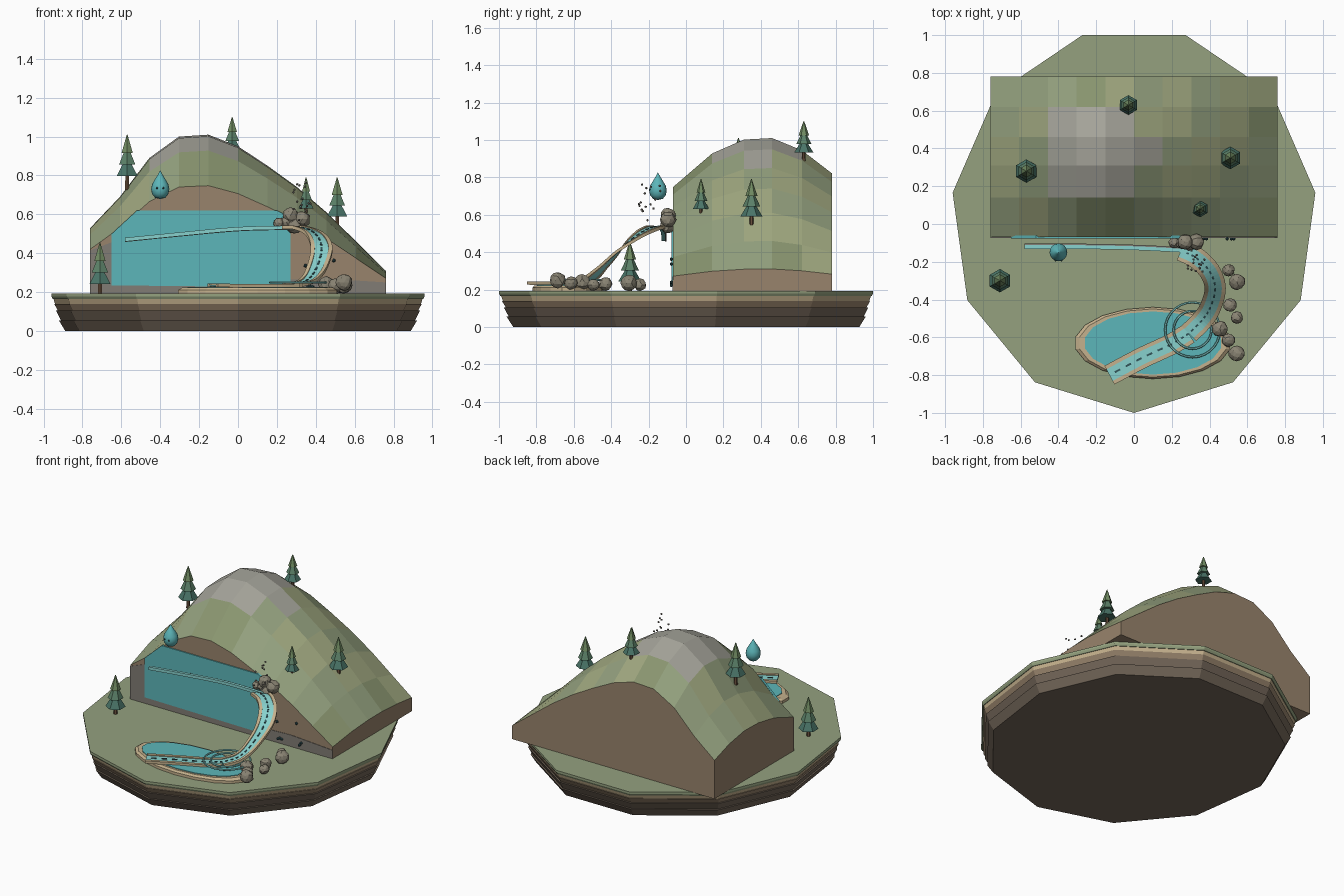
import bpy, bmesh, math, random
from mathutils import Vector

if "Cube" in bpy.data.objects:
    bpy.data.objects.remove(bpy.data.objects["Cube"])

random.seed(4)

def mat(name, hexa):
    m = bpy.data.materials.new(name)
    rgb = [(int(hexa[i:i + 2], 16) / 255) ** 2.2 for i in (0, 2, 4)]
    m.diffuse_color = (*rgb, 1)
    m.use_nodes = True
    m.node_tree.nodes["Principled BSDF"].inputs["Base Color"].default_value = m.diffuse_color
    return m

GRASS, GRASS2, GRASS3 = mat("grass", "93A07E"), mat("grass_light", "A0A880"), mat("grass_dark", "88946F")
STONE, EARTH, DEEP = mat("stone", "A3A298"), mat("earth", "97836C"), mat("deep_earth", "74675A")
SAND, WATER, LIGHT = mat("sand", "C4B08C"), mat("water", "5DB5B8"), mat("light_water", "86D0CC")
ROCK, DARK, LEAF = mat("rock", "8A8474"), mat("dark", "35555A"), mat("leaf", "5C8068")
LEAF2, LEAF3, TRUNK, SLATE = mat("leaf_top", "708A62"), mat("leaf_low", "4B7468"), mat("trunk", "6B5340"), mat("slate", "807B74")

def add(name, verts, faces, material):
    me = bpy.data.meshes.new(name)
    me.from_pydata([tuple(v) for v in verts], [], faces)
    bm = bmesh.new()
    bm.from_mesh(me)
    bmesh.ops.recalc_face_normals(bm, faces=bm.faces)
    bm.to_mesh(me)
    bm.free()
    ob = bpy.data.objects.new(name, me)
    bpy.context.collection.objects.link(ob)
    me.materials.append(material)
    return ob

def loft(name, rings, material, closed=False):
    n, k = len(rings[0]), len(rings)
    faces = [(a * n + i, a * n + (i + 1) % n, (a + 1) % k * n + (i + 1) % n, (a + 1) % k * n + i)
             for a in range(k if closed else k - 1) for i in range(n)]
    if not closed:
        faces += [tuple(range(n)), tuple(range((k - 1) * n, k * n))]
    return add(name, [v for r in rings for v in r], faces, material)

def lathe(name, profile, n, loc, material, sx=1, sy=1, start=-90):
    ang = [math.radians(start + 360 * i / n) for i in range(n)]
    return loft(name, [[(loc[0] + r * sx * math.cos(a), loc[1] + r * sy * math.sin(a), loc[2] + z)
                        for a in ang] for r, z in profile], material)

def prism(name, pts, y0, y1, material):
    return loft(name, [[(x, y, z) for x, z in pts] for y in (y0, y1)], material)

def smooth_path(pts, steps=6):
    p = [Vector(q) for q in pts]
    p = [2 * p[0] - p[1]] + p + [2 * p[-1] - p[-2]]
    out = []
    for i in range(1, len(p) - 2):
        a, b, c, d = p[i - 1:i + 3]
        for s in range(steps):
            t = s / steps
            out.append(0.5 * (2 * b + (c - a) * t + (2 * a - 5 * b + 4 * c - d) * t * t
                              + (3 * b - a - 3 * c + d) * t ** 3))
    return out + [p[-2]]

def ribbon(name, path, lo, hi, z0, z1, material):
    rings = []
    for i, q in enumerate(path):
        t = path[min(i + 1, len(path) - 1)] - path[max(i - 1, 0)]
        side = Vector((-t.y, t.x, 0)).normalized()
        rings.append([q + side * w + Vector((0, 0, z)) for w, z in ((lo, z0), (hi, z0), (hi, z1), (lo, z1))])
    return loft(name, rings, material)

def ball(name, loc, r, material, level=1, jitter=0.0):
    bm = bmesh.new()
    bmesh.ops.create_icosphere(bm, subdivisions=level, radius=r)
    for v in bm.verts:
        v.co = v.co * (1 + random.uniform(-jitter, jitter)) + Vector(loc)
    me = bpy.data.meshes.new(name)
    bm.to_mesh(me)
    bm.free()
    me.materials.append(material)
    bpy.context.collection.objects.link(bpy.data.objects.new(name, me))

# stepped eleven-sided island base
for name, prof, m in (("base_bottom", [(.925, 0), (.96, .055)], DEEP),
                      ("base_lower", [(.935, .03), (.975, .105)], DEEP),
                      ("base_middle", [(.95, .08), (.985, .14)], EARTH),
                      ("base_upper", [(.975, .125), (.99, .17)], SAND),
                      ("base_grass", [(.993, .165), (1, .178), (1, .192)], GRASS)):
    lathe(name, prof, 11, (0, .0207, 0), m, .97, 1.0207)

# hill: ridge profile times depth profile, sliced flat on all sides
ridge = [.34, .5, .70, .81, .82, .76, .66, .55, .42, .27, .12]
depth = [(-.07, .68), (.14, .9), (.31, .99), (.46, 1), (.62, .92), (.78, .77)]
nx, ny = len(ridge), len(depth)
V = [(-.76 + .152 * i, y, .19 + h * k) for y, k in depth for i, h in enumerate(ridge)]
F = [(j * nx + i, j * nx + i + 1, (j + 1) * nx + i + 1, (j + 1) * nx + i)
     for j in range(ny - 1) for i in range(nx - 1)]
b = len(V)
V += [(-.76, -.07, .19), (.76, -.07, .19), (.76, .78, .19), (-.76, .78, .19)]
F += [(b, b + 1, *range(nx - 1, -1, -1)), (b + 2, b + 3, *range((ny - 1) * nx, ny * nx)),
      (b + 1, b + 2, *range(ny * nx - 1, 0, -nx)), (b + 3, b, *range(0, ny * nx, nx)),
      (b, b + 1, b + 2, b + 3)]
hill = add("hill", V, F, EARTH)
for m in (GRASS, GRASS2, GRASS3, STONE):
    hill.data.materials.append(m)
for p in hill.data.polygons[:(nx - 1) * (ny - 1)]:
    p.material_index = 4 if p.center.z > .885 else random.choice((1, 1, 2, 3))

# cutaway face: bedrock band and underground water
prism("bedrock_left", [(-.76, .19), (-.64, .19), (-.64, .46), (-.76, .415)], -.073, -.06, SLATE)
prism("bedrock_low", [(-.65, .19), (.76, .19), (.76, .25), (.45, .27), (-.65, .235)], -.073, -.06, SLATE)
prism("underground_water", [(-.65, .235), (.27, .225), (.27, .585), (.2, .62), (-.52, .62), (-.65, .50)],
      -.077, -.06, WATER)

# thin feeder channel along the cutaway
feed = smooth_path([(-.58, -.12, .47), (-.3, -.12, .498), (0, -.126, .525), (.29, -.14, .533)])
ribbon("feeder_water", feed, -.012, .008, -.01, .01, LIGHT)
ribbon("feeder_bank", feed, .008, .016, -.012, .006, SLATE)

# pond with sand rim
c = (.1, -.63, .19)
lathe("pond_rim", [(1, 0), (1, .02), (.95, .033)], 18, c, SAND, .415, .19)
lathe("pond_water", [(.88, .02), (.88, .037)], 18, c, WATER, .415, .19)

# stream falling from the spring to the pond, then crossing it
fall = smooth_path([(.25, -.14, .535), (.33, -.18, .53), (.40, -.25, .495), (.43, -.34, .425),
                    (.405, -.44, .325), (.36, -.51, .262), (.29, -.58, .236)])
run = smooth_path([(.29, -.58, .236), (.2, -.635, .234), (.04, -.71, .234), (-.13, -.80, .236)])
for tag, path in (("fall", fall), ("run", run)):
    ribbon(tag + "_water", path, -.037, .037, -.008, .002, LIGHT)
    for s in (-1, 1):
        ribbon(tag + "_bank", path, s * .035, s * .056, -.01, .008, SAND)
    for i in range(0, len(path) - 1, 2):
        ribbon(tag + "_flow_dash", path[i:i + 2], -.005, .005, .002, .006, DARK)

# splash rings
for r in (.10, .145):
    bpy.ops.mesh.primitive_torus_add(location=(.31, -.56, .25), major_radius=r, minor_radius=.006,
                                     major_segments=28, minor_segments=6)
    bpy.context.object.name = "splash_ring"
    bpy.context.object.data.materials.append(LIGHT)

# rocks around the spring and the pond
for x, y, z, r in ((.21, -.10, .555, .028), (.27, -.095, .595, .042), (.33, -.095, .575, .042),
                   (.29, -.10, .54, .04), (.25, -.1, .56, .03),
                   (.50, -.245, .225, .033), (.545, -.305, .235, .043), (.51, -.43, .23, .036),
                   (.545, -.495, .225, .032), (.455, -.555, .24, .042), (.5, -.615, .235, .036),
                   (.545, -.685, .25, .043)):
    ball("rock", (x, y, z), r, ROCK, 2, .07)

# spray droplets and small pebbles on the cutaway
for i in range(16):
    ball("spray", (random.uniform(.28, .40), random.uniform(-.26, -.13), random.uniform(.57, .77)), .007, SLATE)
for i in range(7):
    ball("pebble", (random.uniform(.3, .55), -.078, random.uniform(.22, .40)), .010, DARK)

# six-sided pines
for x, y, z, h, r in ((-.57, .28, .745, .265, .062), (-.03, .63, .89, .21, .052), (.51, .35, .54, .25, .06),
                      (.35, .08, .59, .20, .044), (-.71, -.30, .19, .265, .062)):
    at = (x, y, z)
    lathe("pine_trunk", [(r * .2, -.02), (r * .16, h * .4)], 6, at, TRUNK)
    for lo, hi, w, m in ((.2, .58, 1, LEAF3), (.42, .80, .78, LEAF), (.64, 1, .54, LEAF2)):
        lathe("pine_tier", [(r * w, h * lo), (.002, h * hi)], 6, at, m)

# water drop with small eyes
drop = lathe("water_drop", [(.004, .68), (.026, .685), (.042, .705), (.047, .73), (.042, .755), (.026, .782),
                            (.01, .808), (.001, .825)], 16, (-.40, -.15, 0), WATER)
for p in drop.data.polygons:
    p.use_smooth = True
for s in (-1, 1):
    ball("drop_eye", (-.40 + s * .016, -.193, .735), .006, DARK)
